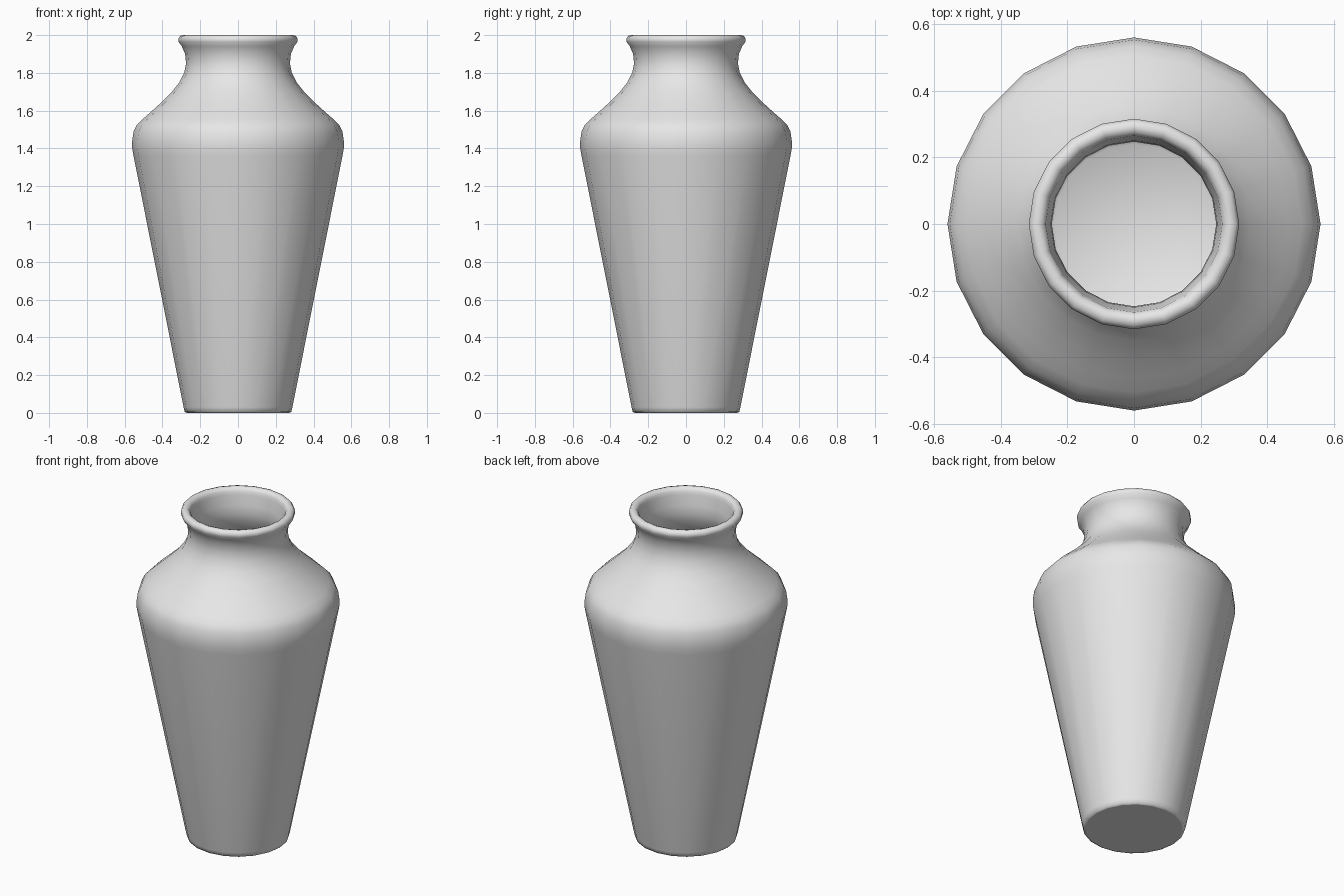
import bpy, bmesh, math

if "Cube" in bpy.data.objects:
    bpy.data.objects.remove(bpy.data.objects["Cube"])

SIDES = 20

clay = bpy.data.materials.new("grey_clay")
clay.diffuse_color = (0.8, 0.8, 0.8, 1)
clay.use_nodes = True
clay.node_tree.nodes["Principled BSDF"].inputs["Base Color"].default_value = clay.diffuse_color

# Outer wall from foot to lip, as (radius, height)
outer = [(0.27, 0.0), (0.282, 0.006), (0.288, 0.03), (0.553, 1.36), (0.56, 1.40),
         (0.56, 1.44), (0.553, 1.49), (0.535, 1.525), (0.505, 1.555), (0.465, 1.59),
         (0.41, 1.64), (0.35, 1.70), (0.31, 1.75), (0.285, 1.80), (0.275, 1.85),
         (0.28, 1.90), (0.297, 1.94), (0.315, 1.965), (0.316, 1.982), (0.306, 1.996)]
# Rolled lip, then inner wall down to the floor
inner = [(0.29, 2.0), (0.275, 1.995), (0.265, 1.98), (0.262, 1.96), (0.25, 1.90),
         (0.247, 1.85), (0.257, 1.80), (0.29, 1.735), (0.33, 1.68), (0.39, 1.62),
         (0.445, 1.57), (0.495, 1.525), (0.525, 1.47), (0.53, 1.41), (0.523, 1.36),
         (0.262, 0.05), (0.24, 0.035)]

bm = bmesh.new()
rings = []
for r, z in outer + inner:
    rings.append([bm.verts.new((r * math.cos(a), r * math.sin(a), z))
                  for a in (2 * math.pi * i / SIDES for i in range(SIDES))])

# Walls
for low, high in zip(rings, rings[1:]):
    for i in range(SIDES):
        j = (i + 1) % SIDES
        bm.faces.new((low[i], low[j], high[j], high[i])).smooth = True

# Flat underside with a crisp edge
base = bm.faces.new(rings[0][::-1])
for edge in base.edges:
    edge.smooth = False

# Softly shaded inner floor
centre = bm.verts.new((0, 0, 0.03))
for i in range(SIDES):
    bm.faces.new((rings[-1][i], rings[-1][(i + 1) % SIDES], centre)).smooth = True

mesh = bpy.data.meshes.new("vase")
bm.to_mesh(mesh)
bm.free()
mesh.materials.append(clay)
vase = bpy.data.objects.new("vase", mesh)
bpy.context.collection.objects.link(vase)
